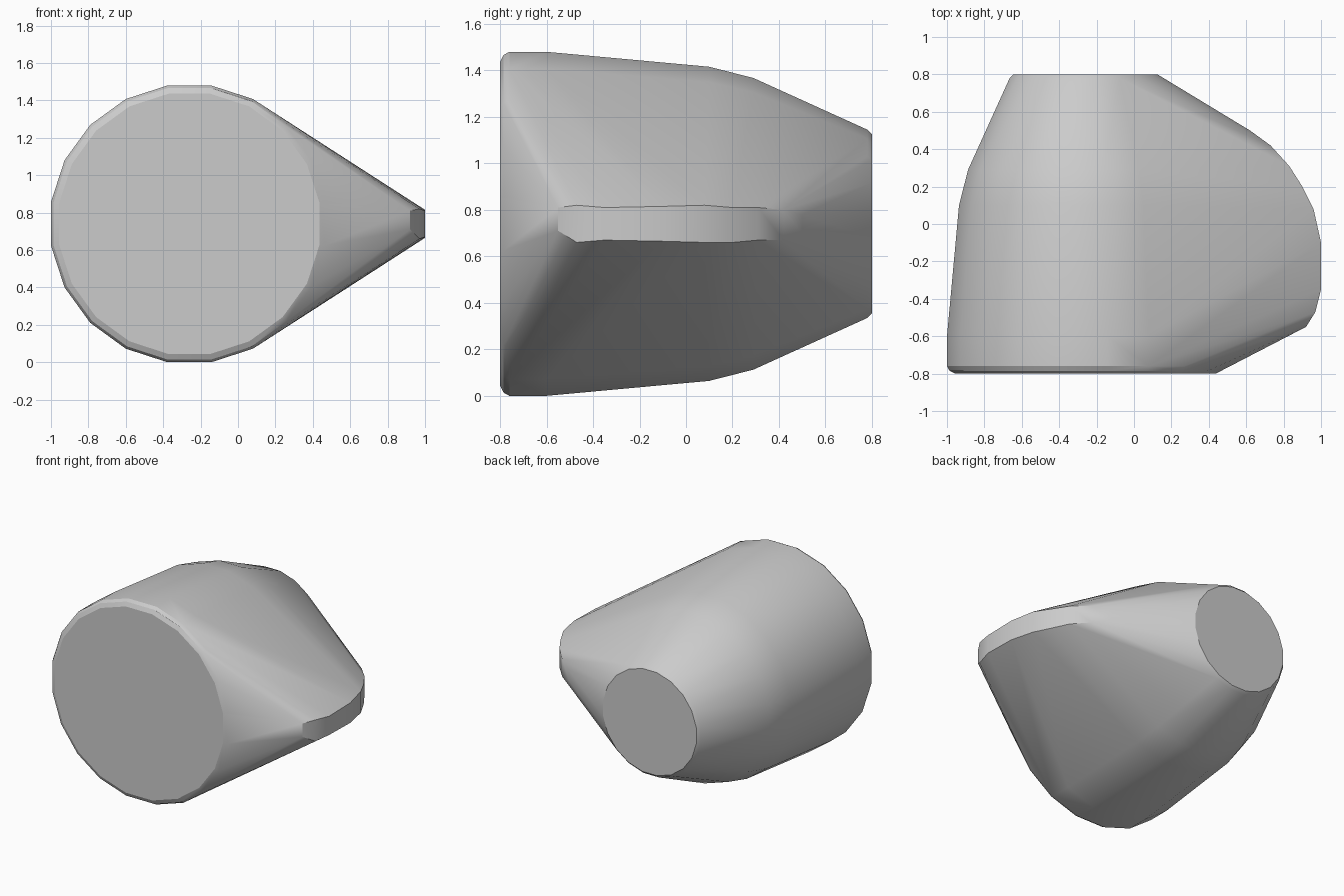
import bpy, bmesh
from math import sin, cos, pi, radians

if "Cube" in bpy.data.objects:
    bpy.data.objects.remove(bpy.data.objects["Cube"])

SIDES = 20
CX, CZ = -0.26, 0.74      # axis of the round body

bm = bmesh.new()

# Round tapering body: rings (y, radius) from front face to back face
rings = [(-0.80, 0.705), (-0.785, 0.735), (-0.76, 0.749), (-0.60, 0.749),
         (0.10, 0.684), (0.29, 0.635), (0.48, 0.55), (0.78, 0.41), (0.80, 0.39)]
for y, r in rings:
    for i in range(SIDES):
        a = 2 * pi * (i + 0.5) / SIDES
        bm.verts.new((CX + r * cos(a), y, CZ + r * sin(a)))

# Side ridge: outline (x, y, low z, high z)
ridge = [(0.62, 0.50, 0.70, 0.78), (0.73, 0.42, 0.67, 0.80), (0.83, 0.31, 0.67, 0.81),
         (0.90, 0.20, 0.66, 0.81), (0.96, 0.08, 0.66, 0.82), (1.00, -0.10, 0.665, 0.815),
         (1.00, -0.35, 0.67, 0.81), (0.97, -0.47, 0.66, 0.82), (0.92, -0.55, 0.71, 0.81)]
for x, y, low, high in ridge:
    bm.verts.new((x, y, low))
    bm.verts.new((x, y, high))

# Wrap everything in one convex skin
res = bmesh.ops.convex_hull(bm, input=bm.verts[:])
loose = [v for v in bm.verts if not v.link_faces]
bmesh.ops.delete(bm, geom=loose, context='VERTS')
bmesh.ops.dissolve_limit(bm, angle_limit=radians(1), verts=bm.verts[:], edges=bm.edges[:])
bmesh.ops.recalc_face_normals(bm, faces=bm.faces[:])
low = min(v.co.z for v in bm.verts)
bmesh.ops.translate(bm, verts=bm.verts[:], vec=(0, 0, -low))

mesh = bpy.data.meshes.new("body")
bm.to_mesh(mesh)
bm.free()
body = bpy.data.objects.new("body", mesh)
bpy.context.collection.objects.link(body)
bpy.context.view_layer.objects.active = body
body.select_set(True)
bpy.ops.object.shade_smooth_by_angle(angle=radians(25))
